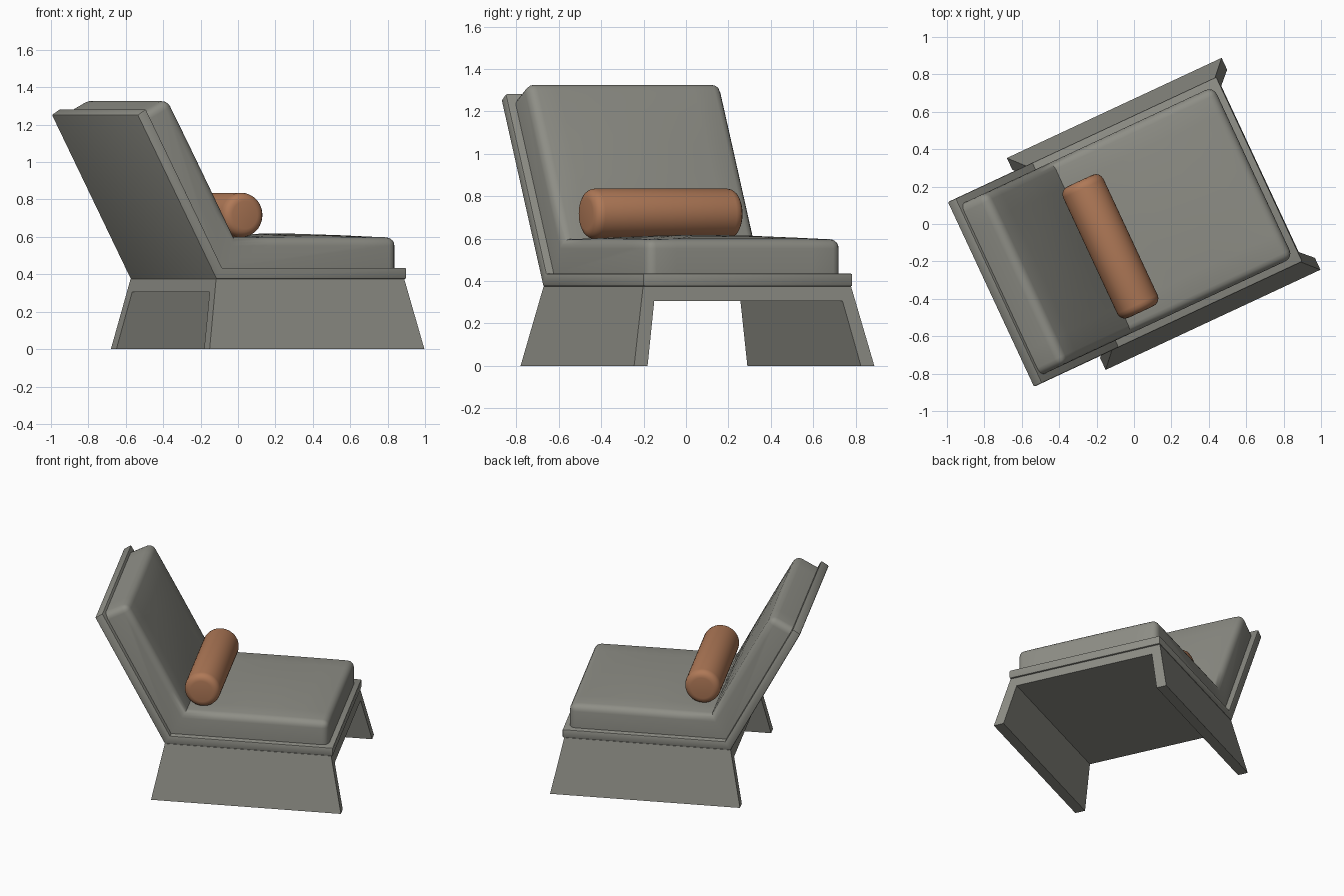
import bpy, bmesh, math
from mathutils import Matrix

if "Cube" in bpy.data.objects:
    bpy.data.objects.remove(bpy.data.objects["Cube"])

ANGLE = math.radians(25)
TILT = (-0.469, 0.883)      # direction up the backrest (depth, height)
NORM = (0.883, 0.469)       # direction out of the backrest
PLACE = Matrix.Rotation(ANGLE, 4, 'Z') @ Matrix.Translation((0, -0.018, 0))


def material(name, col):
    m = bpy.data.materials.new(name)
    m.diffuse_color = (*col, 1)
    m.use_nodes = True
    m.node_tree.nodes["Principled BSDF"].inputs["Base Color"].default_value = m.diffuse_color
    return m


grey = material("warm grey fabric", (0.27, 0.27, 0.238))
tan = material("tan leather", (0.43, 0.19, 0.095))


def finish(name, bm, mat, smooth=None):
    bmesh.ops.recalc_face_normals(bm, faces=bm.faces)
    bm.transform(PLACE)
    me = bpy.data.meshes.new(name)
    bm.to_mesh(me)
    bm.free()
    ob = bpy.data.objects.new(name, me)
    bpy.context.collection.objects.link(ob)
    me.materials.append(mat)
    if smooth:
        bpy.ops.object.select_all(action='DESELECT')
        ob.select_set(True)
        bpy.context.view_layer.objects.active = ob
        bpy.ops.object.shade_smooth_by_angle(angle=math.radians(smooth))
    return ob


def loft(sections):
    """Join matching rings of points and cap both ends."""
    bm = bmesh.new()
    rings = [[bm.verts.new(p) for p in s] for s in sections]
    n = len(rings[0])
    for a, b in zip(rings, rings[1:]):
        for i in range(n):
            j = (i + 1) % n
            bm.faces.new((a[i], a[j], b[j], b[i]))
    bm.faces.new(rings[0])
    bm.faces.new(rings[-1])
    bmesh.ops.recalc_face_normals(bm, faces=bm.faces)
    return bm


def sharp(bm, limit, keep=lambda e: True):
    return [e for e in bm.edges
            if e.calc_face_angle(0) > math.radians(limit) and keep(e)]


def on_back(s, d):
    """Point s up the inner face of the backrest and d out of it."""
    return (-0.354 + s * TILT[0] + d * NORM[0], 0.435 + s * TILT[1] + d * NORM[1])


# splayed base: U-shaped section with sloping front and rear ends
half = [(0.625, 0), (0.555, 0), (0.49, 0.305)]
section = [(-w, z) for w, z in half] + [(w, z) for w, z in reversed(half)]
section += [(0.541, 0.375), (-0.541, 0.375)]
front = [(0.80 - 0.08 * z / 0.375, w, z) for w, z in section]
rear = [(-0.467 + 0.077 * z / 0.375, w, z) for w, z in section]
finish("splayed_base", loft([front, rear]), grey)

# bent shell carrying seat and back
shell = [(-0.39, 0.375), (0.732, 0.375), (0.732, 0.435), (-0.354, 0.435),
         on_back(0.962, 0), (-0.855, 1.252)]
bm = loft([[(u, w, z) for u, z in shell] for w in (-0.545, 0.545)])
bmesh.ops.bevel(bm, geom=sharp(bm, 70), offset=0.008, segments=2, affect='EDGES', profile=0.5)
finish("bent_shell", bm, grey, 35)

# L-shaped cushion, slightly crowned toward the middle
H = 0.505
SEAT_FRONT, BACK_END, T = 0.695, 0.94, 0.163


def cushion_ring(w):
    k = 1 - (w / H) ** 2
    pts = [(-0.354, 0.435), (SEAT_FRONT, 0.435), (SEAT_FRONT, 0.435 + T)]
    for f in (0.8, 0.6, 0.4, 0.2):
        u = -0.255 + (SEAT_FRONT + 0.255) * f
        pts.append((u, 0.435 + T + 0.02 * k * 4 * f * (1 - f)))
    s0 = on_back(0, T)
    s_in = (0.435 + T - s0[1]) / TILT[1]
    pts.append(on_back(s_in, T))
    for f in (0.2, 0.4, 0.6, 0.8):
        pts.append(on_back(s_in + (BACK_END - s_in) * f, T + 0.02 * k * 4 * f * (1 - f)))
    pts += [on_back(BACK_END, T), on_back(BACK_END, 0)]
    return [(u, w, z) for u, z in pts]


def outer(e):
    # skip edges lying on the shell and the inner fold
    def hidden(v):
        u, z = v.co.x, v.co.z
        d = (u + 0.354) * NORM[0] + (z - 0.435) * NORM[1]
        return z < 0.436 or d < 0.001
    a, b = e.verts
    fold = abs(a.co.y - b.co.y) > 0.01 and a.co.x < -0.2 and a.co.z < 0.7
    return not (hidden(a) and hidden(b)) and not fold


bm = loft([cushion_ring(H * t) for t in (-1, -0.7, -0.35, 0, 0.35, 0.7, 1)])
bmesh.ops.bevel(bm, geom=sharp(bm, 50, outer), offset=0.045, segments=4,
                affect='EDGES', profile=0.5, clamp_overlap=True)
finish("seat_and_back_cushion", bm, grey, 40)

# bolster pillow with rounded rims
R, L, rim = 0.119, 0.387, 0.045
ends = [(L - rim * (1 - math.sin(a)), R - rim * (1 - math.cos(a)))
        for a in (math.radians(d) for d in (0, 22.5, 45, 67.5, 90))]
prof = [(-y, r) for y, r in reversed(ends)] + ends
N = 48
rings = [[(-0.165 + r * math.cos(2 * math.pi * i / N), y - 0.037,
           0.717 + r * math.sin(2 * math.pi * i / N)) for i in range(N)]
         for y, r in prof]
finish("bolster_pillow", loft(rings), tan, 40)
